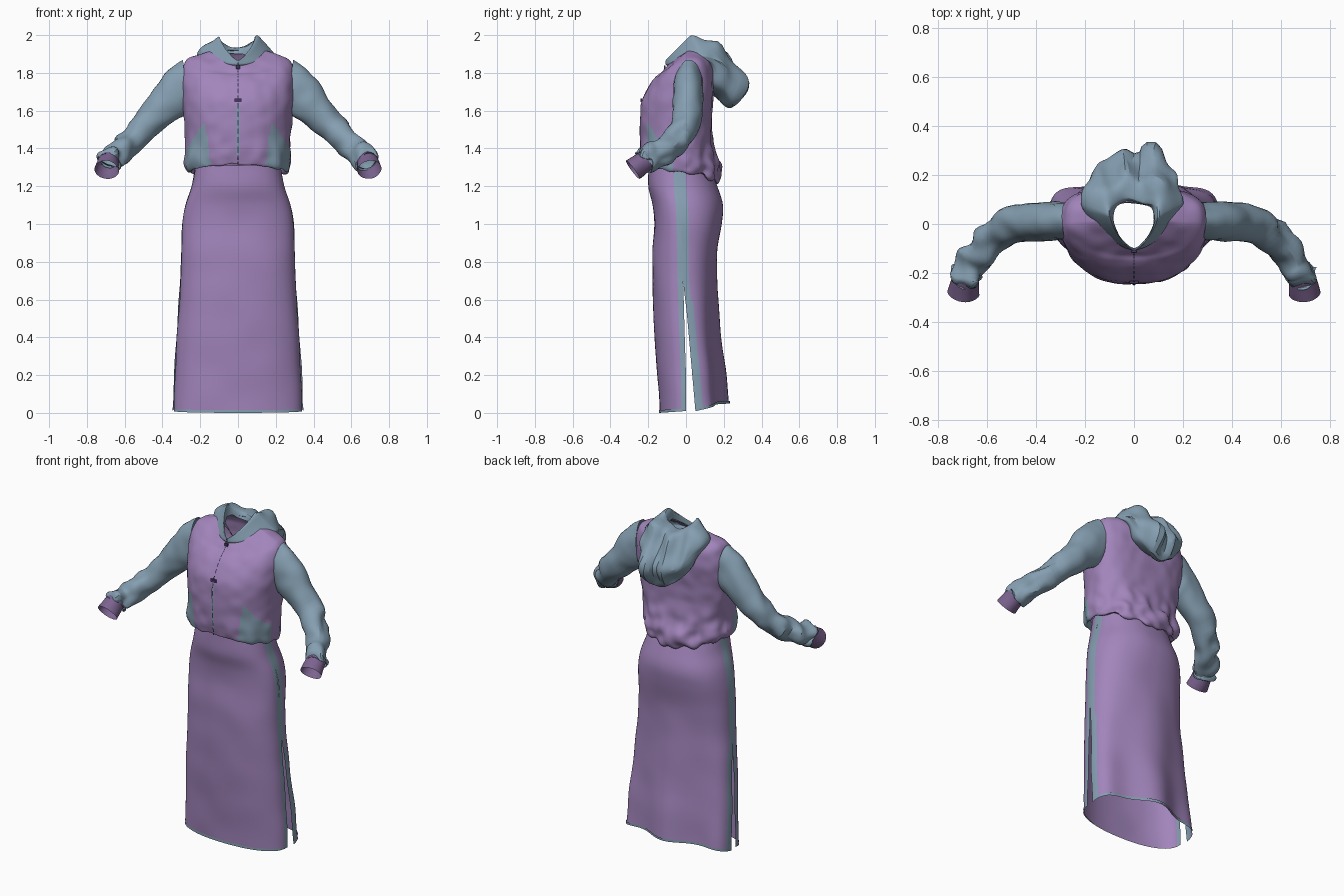
import bpy, bmesh, math
from mathutils import Vector, noise

if "Cube" in bpy.data.objects:
    bpy.data.objects.remove(bpy.data.objects["Cube"])


def material(name, col):
    m = bpy.data.materials.new(name)
    m.diffuse_color = (*col, 1)
    m.use_nodes = True
    m.node_tree.nodes["Principled BSDF"].inputs["Base Color"].default_value = m.diffuse_color
    return m


PURPLE = material("mauve cloth", (0.36, 0.235, 0.50))
BLUE = material("slate blue cloth", (0.235, 0.345, 0.44))
PLUM = material("plum cuff", (0.20, 0.125, 0.275))
DARK = material("dark zipper", (0.06, 0.04, 0.12))


def spline(rows, f):
    """Smooth value through rows of numbers, f from 0 to 1."""
    k = f * (len(rows) - 1)
    i = min(int(k), len(rows) - 2)
    u = k - i
    p = [rows[max(0, min(len(rows) - 1, i + d))] for d in (-1, 0, 1, 2)]
    return [0.5 * (2 * b + (c - a) * u + (2 * a - 5 * b + 4 * c - d) * u * u
                   + (3 * b - a - 3 * c + d) * u ** 3) for a, b, c, d in zip(*p)]


def spow(v, p):
    return math.copysign(abs(v) ** p, v)


def sheet(name, rows, wrap, mats, rule=None, rough=None, freq=9, angle=35):
    """Grid of points to a mesh; rule(center, row, column) picks the colour."""
    bm = bmesh.new()
    vs = [[bm.verts.new(p) for p in r] for r in rows]
    n = len(rows[0])
    for j in range(len(rows) - 1):
        for i in range(n if wrap else n - 1):
            k = (i + 1) % n
            f = bm.faces.new((vs[j][i], vs[j][k], vs[j + 1][k], vs[j + 1][i]))
            if rule:
                f.material_index = rule(f.calc_center_median(), j, i)
    bm.normal_update()
    if rough:                       # cloth wrinkles
        moves = [(v, v.normal * rough(v.co) * noise.noise(v.co * freq)) for v in bm.verts]
        for v, d in moves:
            v.co += d
    me = bpy.data.meshes.new(name)
    bm.to_mesh(me)
    bm.free()
    ob = bpy.data.objects.new(name, me)
    bpy.context.collection.objects.link(ob)
    for m in mats:
        me.materials.append(m)
    bpy.context.view_layer.objects.active = ob
    ob.select_set(True)
    bpy.ops.object.shade_smooth_by_angle(angle=math.radians(angle))
    ob.select_set(False)
    return ob


def ring_point(r, t, pz=1.5):
    """Body ring: half width, y front/side/back, z front/side/back, roundness front/back."""
    hx, yf, ys, yb, zf, zs, zb, pf, pb = r
    c, s = math.cos(t), math.sin(t)
    p, ye, ze = (pf, yf, zf) if s < 0 else (pb, yb, zb)
    return Vector((hx * spow(c, p), ys + (ye - ys) * abs(s) ** p,
                   zs + (ze - zs) * abs(s) ** pz))


# Skirt: z, half width, y front, y back, side seam y of front and back panel
SKIRT = [(1.31, .225, -.20, .12, -.035, -.035), (1.20, .245, -.20, .165, -.035, -.035),
         (1.10, .278, -.175, .195, -.03, -.03), (1.00, .295, -.167, .19, -.025, -.025),
         (0.85, .30, -.178, .165, -.02, -.02), (0.70, .306, -.178, .16, -.015, -.015),
         (0.52, .318, -.172, .165, -.01, .005), (0.35, .33, -.163, .175, -.005, .02),
         (0.18, .34, -.15, .19, 0, .035), (0.01, .346, -.14, .20, 0, .05)]


def skirt_panel(name, back):
    rows = []
    for j in range(46):
        z, hx, yf, yb, sf, sb = spline(SKIRT, j / 45)
        low = max(0, 1 - z / 0.85)
        if not back:
            hx *= 1 - 0.02 * low
        row = []
        for i in range(49):
            t = math.pi * i / 48
            s = max(0, math.sin(t)) ** 0.85
            x = hx * spow(math.cos(t), 0.9)
            ys, ye = (sb, yb) if back else (sf, yf)
            y = ys + (ye - ys) * s
            if back:               # hanging folds and lifted rear hem
                y += 0.03 * low * s * math.cos(x * 16)
            zz = z + (0.04 if back else -0.01) * s * max(0, 1 - z / 0.4)
            row.append(Vector((x, y, max(0, zz))))
        rows.append(row)

    def rule(c, j, i):
        edge = 3 if back and c.z < 0.6 else 2
        return 1 if i < edge or i >= 48 - edge else 0
    sheet(name, rows, False, [PURPLE, BLUE], rule, lambda c: 0.004, 6)
    # thin hem band
    out = Vector((0, .004 if back else -.004, 0))
    sheet(name + "_hem", [[p + out + Vector((0, 0, h)) for p in rows[-1]]
                          for h in (0.014, 0)], False, [BLUE])


skirt_panel("skirt_front", False)
skirt_panel("skirt_back", True)

# Jacket body
BODY = [(.24, -.20, -.02, .13, 1.33, 1.30, 1.26, .85, 1), (.262, -.225, -.02, .165, 1.312, 1.275, 1.225, .85, 1),
        (.28, -.235, -.02, .18, 1.345, 1.315, 1.28, .85, 1), (.277, -.243, -.02, .155, 1.45, 1.42, 1.38, .88, .9),
        (.285, -.245, 0, .135, 1.55, 1.53, 1.50, .88, .8), (.296, -.235, 0, .14, 1.65, 1.65, 1.62, .88, .7),
        (.30, -.195, .01, .15, 1.73, 1.76, 1.74, .88, .7), (.29, -.155, .01, .145, 1.78, 1.835, 1.83, .9, .7),
        (.258, -.13, .01, .13, 1.80, 1.88, 1.87, 1, .7), (.18, -.115, .01, .11, 1.82, 1.905, 1.90, 1.15, .6),
        (.083, -.10, .02, .088, 1.84, 1.93, 1.92, 1.3, .5)]


def pocket(c, j, i):
    x = abs(c.x)
    return 1 if c.y < -0.07 and x > .145 + .12 * (c.z - 1.3) and c.z < 1.53 - 1.6 * max(0, x - .19) else 0


def body_rough(c):                  # gathered waist, bulkier at the rear
    low = max(0, 1 - (c.z - 1.22) / 0.25)
    return 0.006 + low * (0.035 if c.y > 0 else 0.012)


sheet("jacket_body", [[ring_point(spline(BODY, j / 80), math.tau * i / 144) for i in range(144)]
                      for j in range(81)], True, [PURPLE, BLUE], pocket, body_rough, 14)

# Zipper: tape, dark teeth and pulls
front = [ring_point(spline(BODY, 0.1 + 0.9 * j / 60), -math.pi / 2) for j in range(61)]
sheet("zipper_tape", [[p + Vector((x, -.004, 0)) for x in (-.007, .007)]
                      for p in front if 1.36 < p.z < 1.64], False, [BLUE])
for k in range(0, 60, 3):
    sheet("zipper_tooth", [[p + Vector((x, -.006, 0)) for x in (-.003, .003)]
                           for p in front[k:k + 3]], False, [DARK])
for z, w in ((1.66, .036), (1.83, .02)):
    p = min(front, key=lambda q: abs(q.z - z))
    bpy.ops.mesh.primitive_cube_add(size=1, location=p + Vector((0, -.004, 0)))
    pull = bpy.context.object
    pull.name = "zipper_pull"
    pull.scale = (w, .009, .018)
    pull.data.materials.append(DARK)


def tube(name, path, steps, side, mat, rough, first=None):
    """Limb tube: path rows are x, y, z, half height, half depth."""
    rows = []
    for j in range(steps + 1):
        f = j / steps
        x, y, z, a, b = spline(path, f)
        q0, q1 = spline(path, max(0, f - .02)), spline(path, min(1, f + .02))
        t = (Vector(q1[:3]) - Vector(q0[:3])).normalized()
        if first:
            t = t.lerp(first, max(0, 1 - f * 4)).normalized()
        v = Vector((0, 1, 0))
        v = (v - t * v.dot(t)).normalized()
        u = t.cross(v)
        row = []
        for i in range(28):
            an = math.tau * i / 28
            p = Vector((x, y, z)) + u * (a * math.cos(an)) + v * (b * math.sin(an))
            row.append(Vector((p.x * side, p.y, p.z)))
        rows.append(row)
    sheet(name, rows, True, [mat], None, rough, 13, 28)


SLEEVE = [(.278, .015, 1.735, .132, .074), (.33, .012, 1.69, .122, .079), (.40, .008, 1.615, .096, .079),
          (.50, -.005, 1.515, .077, .076), (.58, -.065, 1.425, .066, .068), (.64, -.14, 1.365, .06, .064),
          (.675, -.19, 1.345, .063, .064), (.685, -.215, 1.335, .070, .066), (.688, -.222, 1.328, .055, .052)]
CUFF = [(.683, -.205, 1.342, .055, .056), (.688, -.235, 1.322, .058, .058), (.695, -.282, 1.287, .064, .06)]
for side, word in ((1, "left"), (-1, "right")):
    tube(word + "_sleeve", SLEEVE, 44, side, BLUE,
         lambda c: 0.008 + 0.026 * max(0, min(1, (abs(c.x) - .5) / .15)), Vector((1, 0, -.1)))
    tube(word + "_cuff", CUFF, 6, side, PLUM, lambda c: 0.006)

# Hood: rolled around the neck, lying on the back
HOOD = [(.083, -.10, .02, .09, 1.845, 1.93, 1.90, 1.3, .5), (.097, -.106, .03, .10, 1.865, 1.995, 1.94, 1.4, .65),
        (.14, -.108, .05, .19, 1.855, 1.965, 1.92, 1.4, .8), (.20, -.107, .08, .28, 1.845, 1.905, 1.80, 1.35, .85),
        (.205, -.102, .09, .295, 1.84, 1.875, 1.70, 1.35, .85), (.195, -.10, .085, .245, 1.835, 1.86, 1.62, 1.35, .85),
        (.16, -.10, .06, .15, 1.83, 1.86, 1.68, 1.35, .85)]


def hood_point(f, g):
    t = -math.pi / 2 + 0.03 + (math.tau - 0.06) * g
    p = ring_point(spline(HOOD, f), t, 1.6)
    rear = max(0, math.sin(t)) * math.sin(math.pi * f)
    p.y += 0.02 * rear * math.cos(p.x * 50 + 2 * f + 1)     # long folds
    return p


sheet("hood", [[hood_point(j / 30, i / 72) for i in range(73)] for j in range(31)], False,
      [BLUE], None, lambda c: 0.008 + 0.035 * max(0, min(1, c.y / .15)), 8, 25)
